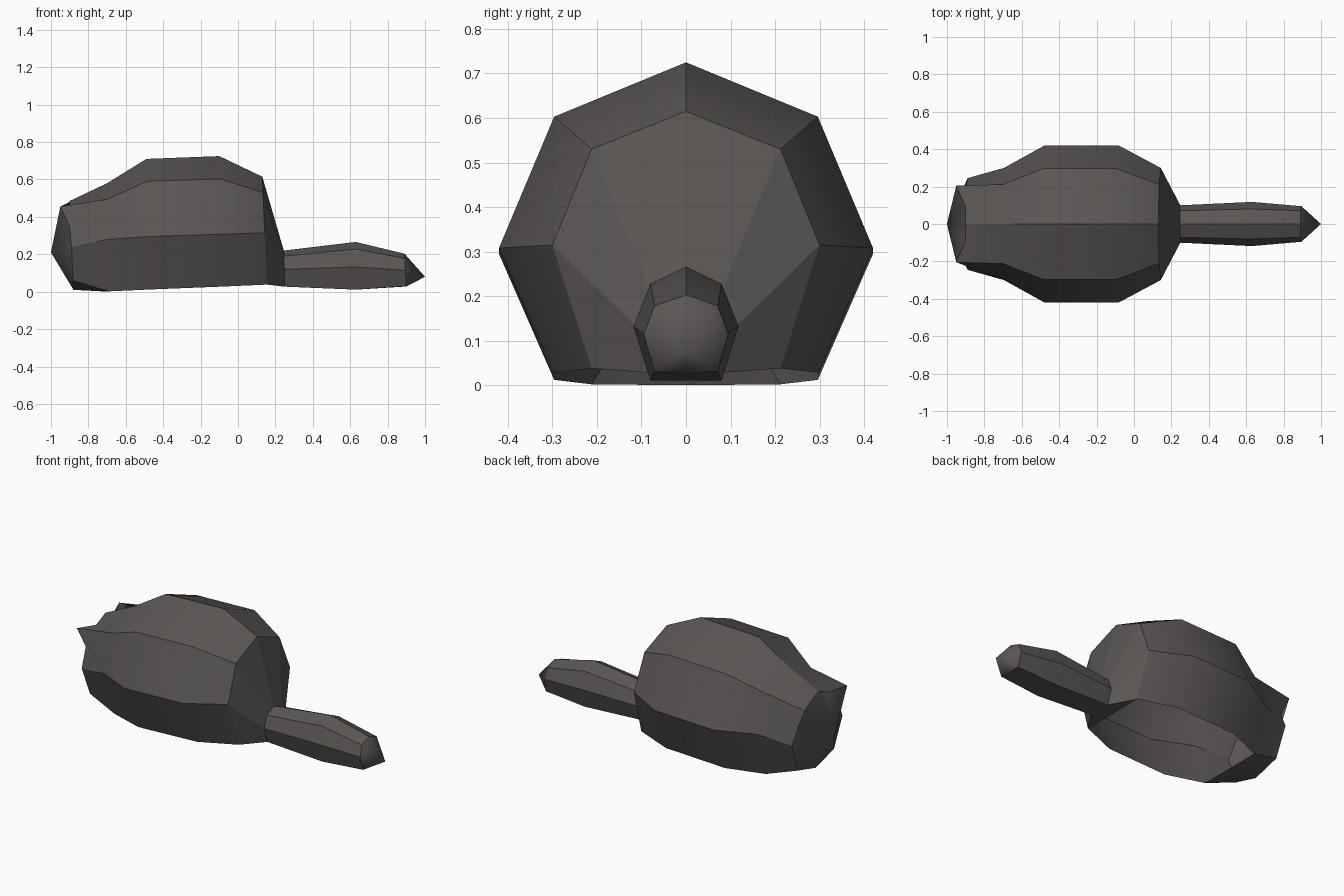
import bpy, bmesh

if "Cube" in bpy.data.objects:
    bpy.data.objects.remove(bpy.data.objects["Cube"])

fur = bpy.data.materials.new("dark_grey_brown")
fur.diffuse_color = (0.100, 0.092, 0.088, 1)
fur.use_nodes = True
fur.node_tree.nodes["Principled BSDF"].inputs["Base Color"].default_value = fur.diffuse_color

# Eight-sided cross-sections from snout to tail end:
# x top, x bottom, side half width, diagonal half width, z: top, upper, side, lower, bottom
sections = [
    (-0.90, -0.88, 0.245, 0.175, 0.485, 0.455, 0.24, 0.06, 0.01),
    (-0.70, -0.69, 0.30, 0.212, 0.58, 0.495, 0.28, 0.002, 0.0),
    (-0.49, -0.47, 0.42, 0.296, 0.71, 0.59, 0.295, 0.012, 0.012),
    (-0.10, -0.07, 0.42, 0.296, 0.725, 0.603, 0.308, 0.028, 0.028),
    (0.13, 0.155, 0.30, 0.212, 0.615, 0.53, 0.315, 0.038, 0.038),
    (0.245, 0.25, 0.10, 0.071, 0.22, 0.19, 0.12, 0.027, 0.027),
    (0.63, 0.63, 0.118, 0.08, 0.266, 0.228, 0.132, 0.011, 0.011),
    (0.89, 0.90, 0.095, 0.071, 0.203, 0.178, 0.115, 0.03, 0.028),
]
OPEN_BELOW = (1, 2, 3)          # body sections whose underside is hollow
CREASED_RINGS = (0, 4, 5, 7)    # snout rim, rump, tail root, tail end

bm = bmesh.new()


def make_ring(s):
    xt, xb, w, d, *z = s
    half = [(0, z[0]), (d, z[1]), (w, z[2]), (d, z[3]), (0, z[4])]
    outline = half + [(-y, h) for y, h in half[3:0:-1]]
    return [bm.verts.new((xt + (xb - xt) * (z[0] - h) / (z[0] - z[4]), y, h))
            for y, h in outline]


rings = [make_ring(s) for s in sections]

# Ears: pull the upper corners of the snout forward, with notches either side
notches = {}
for side, top, ear, mid in ((1, 0, 1, 1), (-1, 7, 7, 6)):
    rings[0][ear].co.x = -0.95
    rings[0][ear].co.y = 0.205 * side
    notches[top] = bm.verts.new((-0.90, 0.09 * side, 0.445))
    notches[mid] = bm.verts.new((-0.90, 0.19 * side, 0.35))
    if side == 1:
        notches[0], notches[1] = notches[0], notches[1]


def edge_chain(k, i):
    """Vertices of one ring side, including any ear notch."""
    chain = [rings[k][i], rings[k][(i + 1) % 8]]
    if k == 0 and i in notches:
        chain.insert(1, notches[i])
    return chain


# Body and tail skin
for k in range(len(rings) - 1):
    for i in range(8):
        if k in OPEN_BELOW and i in (3, 4):
            continue
        bm.faces.new(edge_chain(k, i) + edge_chain(k + 1, i)[::-1])

# Nose and tail points
for k, tip in ((0, (-1, 0, 0.21)), (len(rings) - 1, (1, 0, 0.08))):
    p = bm.verts.new(tip)
    for i in range(8):
        chain = edge_chain(k, i)
        for a, b in zip(chain, chain[1:]):
            bm.faces.new((a, b, p))

bmesh.ops.recalc_face_normals(bm, faces=bm.faces[:])

# Smooth along the length, crisp on the long ridges and the creased rings
for f in bm.faces:
    f.smooth = True
for k, ring in enumerate(rings):
    for i, v in enumerate(ring):
        if k + 1 < len(rings) and i != 4:
            e = bm.edges.get((v, rings[k + 1][i]))
            e.smooth = False
        if k in CREASED_RINGS:
            chain = edge_chain(k, i)
            for a, b in zip(chain, chain[1:]):
                bm.edges.get((a, b)).smooth = False

mesh = bpy.data.meshes.new("body_and_tail")
bm.to_mesh(mesh)
bm.free()
mesh.materials.append(fur)
body = bpy.data.objects.new("body_and_tail", mesh)
bpy.context.collection.objects.link(body)
